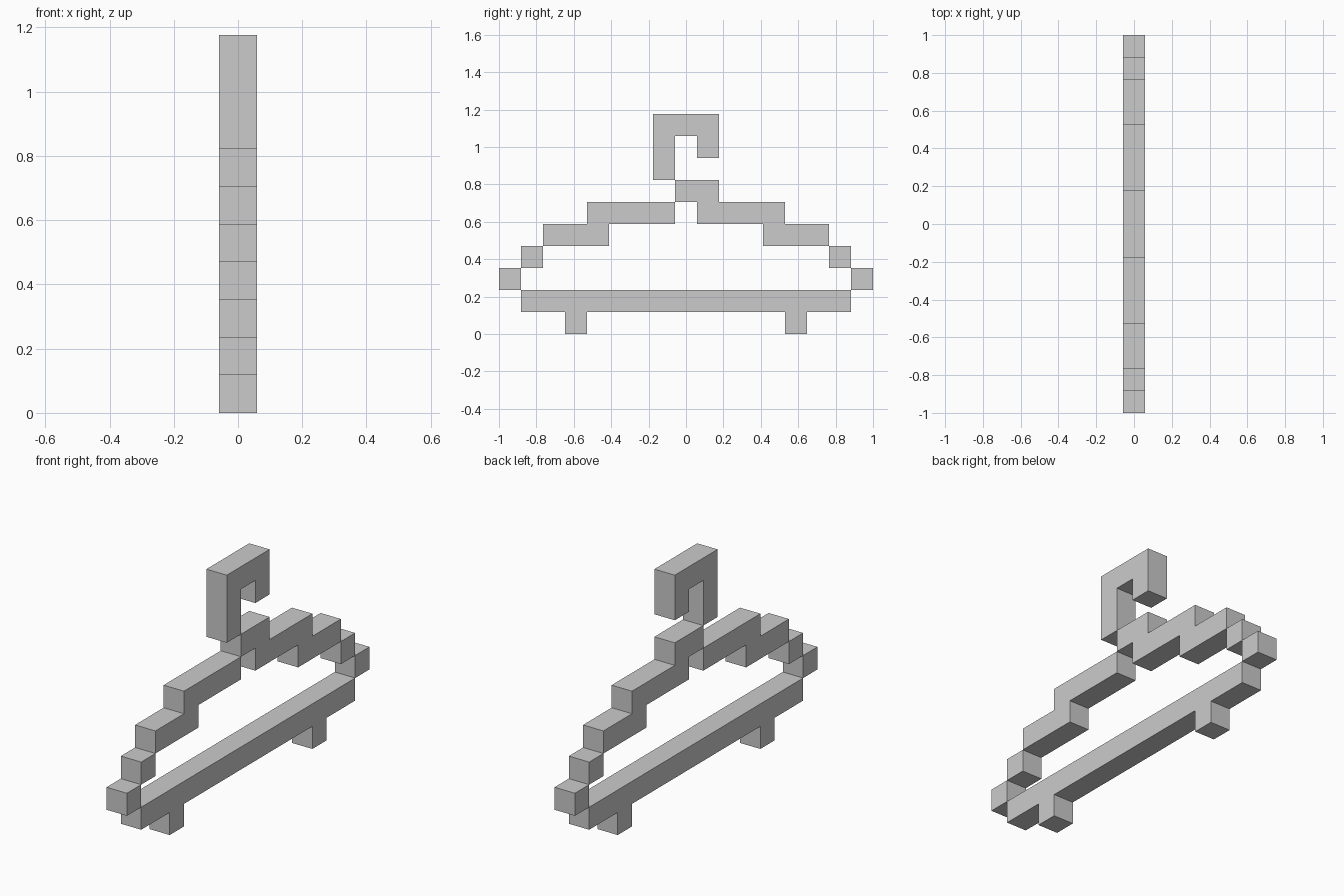
import bpy, bmesh

if "Cube" in bpy.data.objects:
    bpy.data.objects.remove(bpy.data.objects["Cube"])

U = 2 / 17      # one block of the stepped design
HALF = U / 2    # half thickness along x


def slab(name, profile):
    """Extrude a (y, z) profile, given in blocks, through the thickness."""
    bm = bmesh.new()
    face = bm.faces.new([bm.verts.new((-HALF, y * U, z * U)) for y, z in profile])
    new = bmesh.ops.extrude_face_region(bm, geom=[face])["geom"]
    verts = [v for v in new if isinstance(v, bmesh.types.BMVert)]
    bmesh.ops.translate(bm, verts=verts, vec=(2 * HALF, 0, 0))
    bmesh.ops.recalc_face_normals(bm, faces=bm.faces)
    mesh = bpy.data.meshes.new(name)
    bm.to_mesh(mesh)
    bm.free()
    obj = bpy.data.objects.new(name, mesh)
    bpy.context.collection.objects.link(obj)
    return obj


def block(name, y, z):
    return slab(name, [(y - .5, z), (y + .5, z), (y + .5, z + 1), (y - .5, z + 1)])


# Bottom bar with two short feet
half_bar = [(4.5, 1), (4.5, 0), (5.5, 0), (5.5, 1), (7.5, 1), (7.5, 2)]
slab("bottom_bar", half_bar + [(-y, z) for y, z in reversed(half_bar)])

# Stepped corner blocks at both ends
for side, s in (("left", -1), ("right", 1)):
    block(side + "_tip", 8 * s, 2)
    block(side + "_corner", 7 * s, 3)

# Sloping shoulders; the right one carries the neck
lower = [(.5, 5), (3.5, 5), (3.5, 4), (6.5, 4), (6.5, 5), (4.5, 5), (4.5, 6)]
lower = [(.5, 5), (3.5, 5), (3.5, 4), (6.5, 4), (6.5, 5), (4.5, 5), (4.5, 6)]
slab("left_shoulder", [(-y, z) for y, z in lower] + [(-.5, 6)])
slab("right_shoulder_and_neck",
     lower + [(1.5, 6), (1.5, 7), (-.5, 7), (-.5, 6), (.5, 6)])

# Square hook
slab("hook", [(-1.5, 7), (-.5, 7), (-.5, 9), (.5, 9), (.5, 8),
              (1.5, 8), (1.5, 10), (-1.5, 10)])
